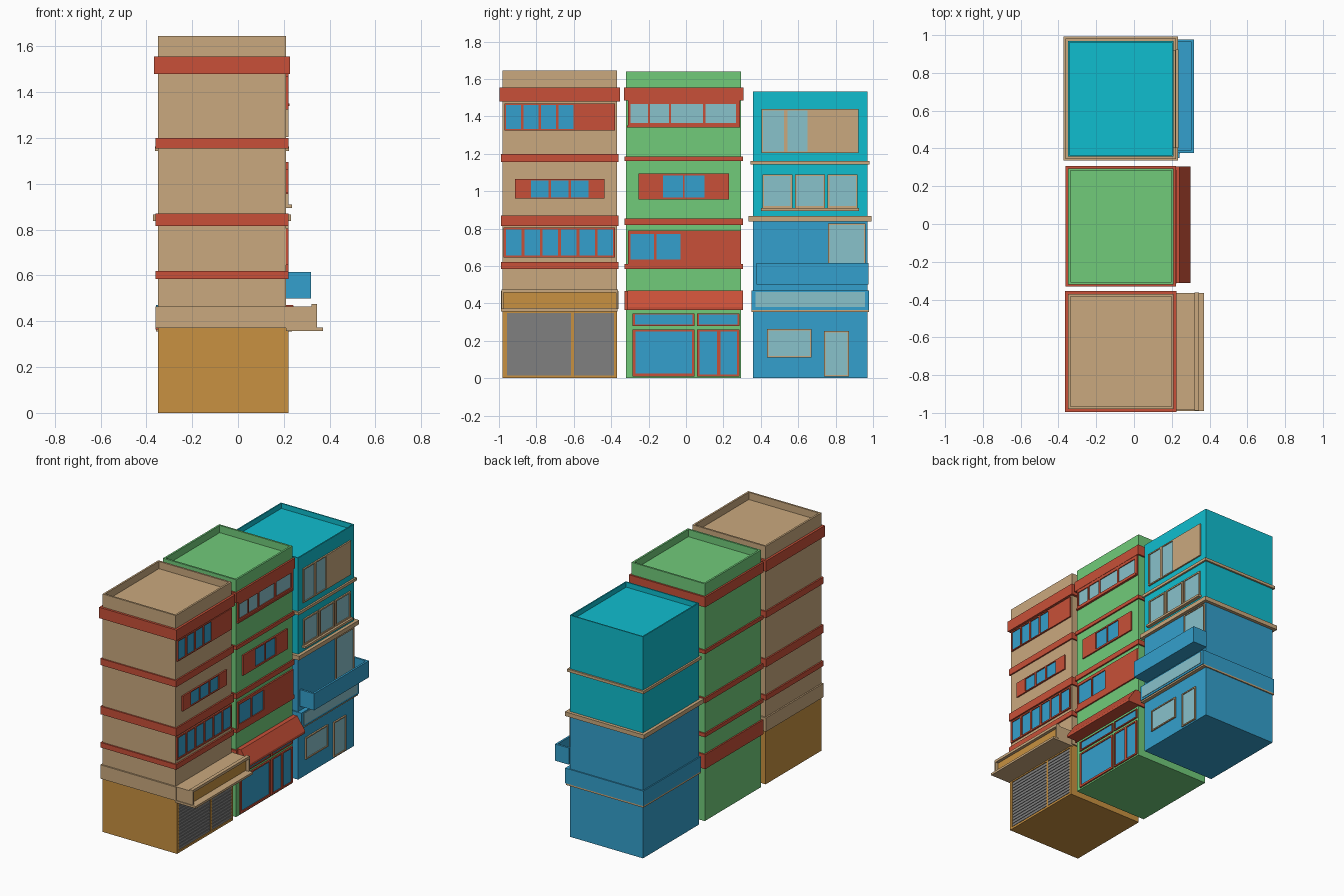
import bpy, bmesh

if "Cube" in bpy.data.objects:
    bpy.data.objects.remove(bpy.data.objects["Cube"])


def mat(name, r, g, b):
    lin = lambda c: (c / 255 / 12.92) if c < 11 else ((c / 255 + 0.055) / 1.055) ** 2.4
    m = bpy.data.materials.new(name)
    m.diffuse_color = (lin(r), lin(g), lin(b), 1)
    m.use_nodes = True
    m.node_tree.nodes["Principled BSDF"].inputs["Base Color"].default_value = m.diffuse_color
    return m


TAN = mat("tan", 202, 169, 126)
OCHRE = mat("ochre", 200, 145, 65)
RED = mat("brick_red", 200, 80, 56)
GREEN = mat("green", 113, 203, 122)
BLUE = mat("blue", 52, 160, 205)
CYAN = mat("cyan", 16, 190, 207)
GLASS = mat("pale_glass", 137, 194, 203)
GREY = mat("shutter_grey", 128, 128, 128)

XB, XF = -0.35, 0.21   # back and street faces of the buildings


def finish(name, bm, m):
    bmesh.ops.recalc_face_normals(bm, faces=bm.faces)
    me = bpy.data.meshes.new(name)
    bm.to_mesh(me)
    bm.free()
    me.materials.append(m)
    ob = bpy.data.objects.new(name, me)
    bpy.context.collection.objects.link(ob)
    return ob


def boxes(name, m, *bs):
    """One object made of boxes (x0, x1, y0, y1, z0, z1)."""
    bm = bmesh.new()
    for x0, x1, y0, y1, z0, z1 in bs:
        vs = bmesh.ops.create_cube(bm, size=1)["verts"]
        for v in vs:
            v.co = (x1 if v.co.x > 0 else x0, y1 if v.co.y > 0 else y0, z1 if v.co.z > 0 else z0)
    return finish(name, bm, m)


def profile(name, m, pts, y0, y1):
    """Extrude an x-z profile along y."""
    bm = bmesh.new()
    f = bm.faces.new([bm.verts.new((x, y0, z)) for x, z in pts])
    r = bmesh.ops.extrude_face_region(bm, geom=[f])
    for v in r["geom"]:
        if isinstance(v, bmesh.types.BMVert):
            v.co.y = y1
    return finish(name, bm, m)


def tower(name, m, y0, y1, z0, z1, t, depth):
    """Wall block whose roof is sunk behind a parapet."""
    bm = bmesh.new()
    for v in bmesh.ops.create_cube(bm, size=1)["verts"]:
        v.co = (XF if v.co.x > 0 else XB, y1 if v.co.y > 0 else y0, z1 if v.co.z > 0 else z0)
    top = max(bm.faces, key=lambda f: f.calc_center_median().z)
    bmesh.ops.inset_region(bm, faces=[top], thickness=t)
    r = bmesh.ops.extrude_face_region(bm, geom=[top])
    for v in r["geom"]:
        if isinstance(v, bmesh.types.BMVert):
            v.co.z -= depth
    bmesh.ops.delete(bm, geom=[top], context="FACES")
    return finish(name, bm, m)


def band(name, m, y0, y1, z0, z1, o, front=None):
    """Trim running round a building, o beyond its walls."""
    boxes(name, m, (XB - o, front or XF + o, y0 - o, y1 + o, z0, z1))


def window(name, frame, glass, y0, y1, z0, z1, panes, p0, p1, d=0.01):
    """Panel with openings (panes: y ranges, p0..p1 in height) over a glass plate."""
    bars = [(XF, XF + d, y0, y1, z0, p0), (XF, XF + d, y0, y1, p1, z1)]
    edge = y0
    for a, b in list(panes) + [(y1, y1)]:
        if a - edge > 0.0005:
            bars.append((XF, XF + d, edge, a, p0, p1))
        edge = b
    boxes(name + "_frame", frame, *bars)
    boxes(name + "_panes", glass, (XF, XF + 0.004, panes[0][0], panes[-1][1], p0, p1))


def split(a, b, n, gap):
    w = (b - a + gap) / n
    return [(a + i * w, a + (i + 1) * w - gap) for i in range(n)]


# ---- Tan building with garage ----
Y0, Y1 = -0.98, -0.37
boxes("garage_floor", OCHRE, (XB, XF, Y0, Y1, 0, 0.37))
tower("tan_walls", TAN, Y0, Y1, 0.37, 1.645, 0.018, 0.05)
shutters = [(-0.958, -0.615), (-0.6, -0.385)]
window("garage", OCHRE, GREY, Y0, Y1, 0, 0.36, shutters, 0.015, 0.348)
boxes("shutter_slats", GREY, *[(XF, XF + 0.008, a, b, 0.02 + i * 0.0218, 0.037 + i * 0.0218)
                               for a, b in shutters for i in range(15)])
band("tan_sign_band", TAN, Y0, Y1, 0.37, 0.465, 0.01)
boxes("canopy_box", TAN, (XF, 0.32, -0.985, -0.365, 0.37, 0.465))
boxes("canopy_panel", OCHRE, (0.32, 0.324, -0.975, -0.375, 0.375, 0.458))
boxes("canopy_rim", TAN, (0.32, 0.345, -0.987, -0.975, 0.37, 0.475), (0.32, 0.345, -0.375, -0.363, 0.37, 0.475),
      (0.32, 0.345, -0.975, -0.375, 0.457, 0.475))
boxes("canopy_slab", TAN, (XF, 0.37, -0.99, -0.365, 0.357, 0.372))
for i, (a, b, o) in enumerate([(0.585, 0.62, 0.01), (0.815, 0.87, 0.01), (1.155, 1.2, 0.01), (1.48, 1.555, 0.016)]):
    band(f"tan_building_trim_{i}", RED, Y0, Y1, a, b, o)
window("tan_first_windows", RED, BLUE, -0.975, -0.38, 0.645, 0.805, split(-0.962, -0.39, 6, 0.015), 0.655, 0.795)
window("tan_second_windows", RED, BLUE, -0.915, -0.435, 0.96, 1.065, split(-0.828, -0.522, 3, 0.012), 0.967, 1.058)
window("tan_third_windows", RED, BLUE, -0.97, -0.38, 1.325, 1.47, split(-0.962, -0.602, 4, 0.014), 1.332, 1.462)

# ---- Green building with shop ----
Y0, Y1 = -0.32, 0.295
tower("green_walls", GREEN, Y0, Y1, 0, 1.64, 0.018, 0.05)
window("shop_window", RED, BLUE, -0.285, 0.045, 0.01, 0.26, [(-0.27, 0.032)], 0.025, 0.25)
window("shop_door", RED, BLUE, 0.06, 0.285, 0.01, 0.26, [(0.072, 0.165), (0.185, 0.273)], 0.02, 0.25)
window("shop_transom", RED, BLUE, -0.285, 0.045, 0.28, 0.345, [(-0.273, 0.035)], 0.288, 0.34)
window("door_transom", RED, BLUE, 0.06, 0.285, 0.28, 0.345, [(0.07, 0.275)], 0.288, 0.34)
band("green_sign_band", RED, Y0, Y1, 0.365, 0.465, 0.01)
profile("awning", RED, [(XF, 0.365), (0.30, 0.365), (0.30, 0.382), (0.24, 0.47), (XF, 0.47)], -0.312, 0.305)
for i, (a, b, o) in enumerate([(0.585, 0.61, 0.01), (0.82, 0.855, 0.01), (1.16, 1.185, 0.01), (1.485, 1.555, 0.012)]):
    band(f"green_building_trim_{i}", RED, Y0, Y1, a, b, o)
window("green_first_windows", RED, BLUE, -0.31, 0.293, 0.61, 0.79, split(-0.298, -0.03, 2, 0.012), 0.635, 0.77)
window("green_second_windows", RED, BLUE, -0.255, 0.23, 0.955, 1.095, split(-0.122, 0.1, 2, 0.008), 0.967, 1.085)
window("green_third_windows", RED, GLASS, -0.31, 0.29, 1.34, 1.49,
       [(-0.298, -0.203), (-0.192, -0.092), (-0.08, 0.09), (0.105, 0.268)], 1.365, 1.465)
boxes("green_sills", RED, (XF, 0.225, -0.315, 0.285, 1.34, 1.35))

# ---- Blue and cyan building with balcony ----
Y0, Y1 = 0.357, 0.97
boxes("blue_walls", BLUE, (XB, XF, Y0, Y1, 0, 0.84))
tower("cyan_walls", CYAN, Y0, Y1, 0.84, 1.532, 0.012, 0.035)
band("lower_tan_strip", TAN, Y0, Y1, 0.355, 0.366, 0.008, 0.235)
band("blue_sign_band", BLUE, Y0, Y1, 0.366, 0.47, 0.008, 0.24)
boxes("sign_band_glass", GLASS, (0.24, 0.243, 0.372, 0.958, 0.38, 0.46))
band("main_cornice", TAN, Y0, Y1, 0.838, 0.867, 0.022)
band("upper_tan_strip", TAN, Y0, Y1, 1.143, 1.162, 0.012)
# balcony: floor and three thin parapets
boxes("balcony", BLUE, (XF, 0.318, 0.377, 0.977, 0.5, 0.515), (0.304, 0.318, 0.377, 0.977, 0.515, 0.615),
      (XF, 0.304, 0.377, 0.391, 0.515, 0.615), (XF, 0.304, 0.963, 0.977, 0.515, 0.615))
window("balcony_door", TAN, GLASS, 0.758, 0.96, 0.51, 0.828, [(0.766, 0.952)], 0.515, 0.82)
window("ground_window", TAN, GLASS, 0.432, 0.672, 0.112, 0.262, [(0.44, 0.664)], 0.12, 0.254)
window("ground_door", TAN, GLASS, 0.738, 0.872, 0.01, 0.252, [(0.747, 0.863)], 0.018, 0.244)
for i, (a, b) in enumerate(split(0.408, 0.918, 3, 0.012)):
    window(f"cyan_window_{i}", TAN, GLASS, a, b, 0.91, 1.09, [(a + 0.01, b - 0.01)], 0.92, 1.08)
boxes("cyan_window_sill", TAN, (XF, 0.235, 0.402, 0.925, 0.895, 0.91))
window("top_windows", TAN, GLASS, 0.403, 0.922, 1.205, 1.44, [(0.413, 0.525), (0.542, 0.65)], 1.213, 1.432)
